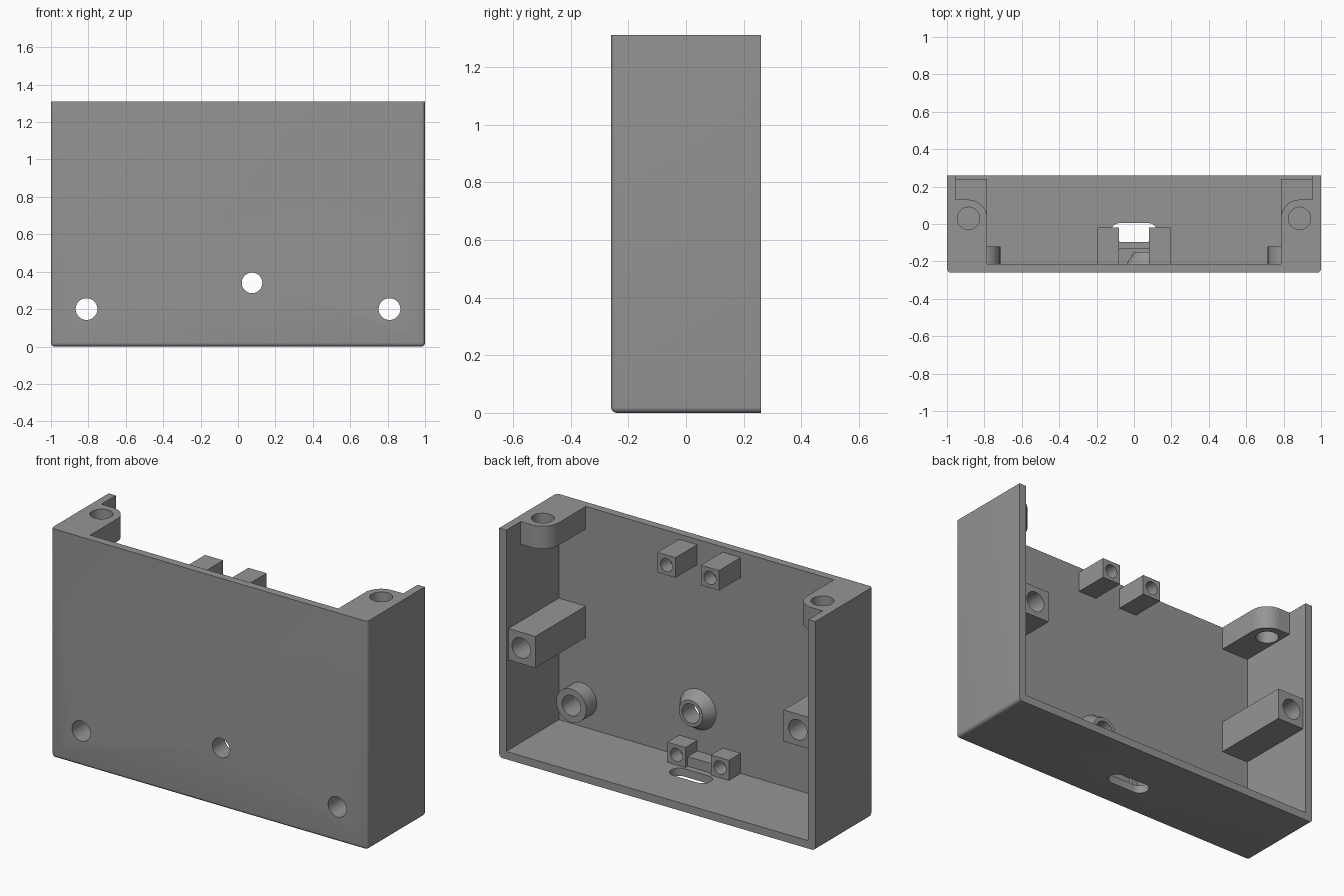
import bpy, bmesh, math
from mathutils import Vector

if "Cube" in bpy.data.objects:
    bpy.data.objects.remove(bpy.data.objects["Cube"])

W, D, H, T = 1.0, 0.26, 1.31, 0.045      # half width, half depth, height, wall
FLOOR = -D + T                           # inner face of the front wall

grey = bpy.data.materials.new("grey plastic")
grey.diffuse_color = (0.3, 0.3, 0.3, 1)
grey.use_nodes = True
grey.node_tree.nodes["Principled BSDF"].inputs["Base Color"].default_value = grey.diffuse_color


def place(p, axis, h):
    """Lift a 2D profile point to height h on the y or z axis."""
    return Vector((p[0], h, p[1])) if axis == 'y' else Vector((p[0], p[1], h))


def loft(name, lower, upper, axis, lo, hi):
    """Closed solid between two matching profiles."""
    bm = bmesh.new()
    a = [bm.verts.new(place(p, axis, lo)) for p in lower]
    b = [bm.verts.new(place(p, axis, hi)) for p in upper]
    n = len(a)
    bm.faces.new(a)
    bm.faces.new(b)
    for i in range(n):
        j = (i + 1) % n
        bm.faces.new((a[i], a[j], b[j], b[i]))
    bmesh.ops.recalc_face_normals(bm, faces=bm.faces)
    me = bpy.data.meshes.new(name)
    bm.to_mesh(me)
    bm.free()
    me.materials.append(grey)
    ob = bpy.data.objects.new(name, me)
    bpy.context.collection.objects.link(ob)
    return ob


def arc(cx, cy, r, a0, a1, n):
    return [(cx + r * math.cos(math.radians(a0 + (a1 - a0) * i / n)),
             cy + r * math.sin(math.radians(a0 + (a1 - a0) * i / n))) for i in range(n + 1)]


def circle(cx, cy, r, n=40):
    return arc(cx, cy, r, 0, 360, n)[:-1]


def rect(x0, x1, y0, y1):
    return [(x0, y0), (x1, y0), (x1, y1), (x0, y1)]


def prism(name, pts, axis, lo, hi):
    return loft(name, pts, pts, axis, lo, hi)


def activate(ob):
    bpy.ops.object.select_all(action='DESELECT')
    ob.select_set(True)
    bpy.context.view_layer.objects.active = ob


def cut(ob, *cutters):
    activate(ob)
    for c in cutters:
        m = ob.modifiers.new("cut", 'BOOLEAN')
        m.operation, m.solver, m.object = 'DIFFERENCE', 'EXACT', c
        bpy.ops.object.modifier_apply(modifier=m.name)
        bpy.data.objects.remove(c)


def smooth(ob):
    activate(ob)
    bpy.ops.object.shade_smooth_by_angle(angle=math.radians(35))


# Shell: block with rounded bottom and front edges, open at back and top
shell = prism("shell", rect(-W, W, -D, D), 'z', 0, H)
bm = bmesh.new()
bm.from_mesh(shell.data)
edges = []
for e in bm.edges:
    mid = (e.verts[0].co + e.verts[1].co) / 2
    bottom = mid.z < 0.01 and mid.y < D - 0.01
    front_side = mid.y < -D + 0.01 and abs(mid.x) > W - 0.01
    if bottom or front_side:
        edges.append(e)
bmesh.ops.bevel(bm, geom=edges, offset=0.02, segments=5, profile=0.5, affect='EDGES')
bm.to_mesh(shell.data)
bm.free()

slot = (arc(0.075, -0.045, 0.05, -90, 90, 12) + arc(-0.075, -0.045, 0.05, 90, 270, 12))
cut(shell,
    prism("cavity", rect(-W + T, W - T, T, H + 0.2), 'y', FLOOR, D + 0.2),
    prism("port_slot", slot, 'z', -0.1, 0.1),
    prism("centre_hole", circle(0.075, 0.34, 0.055), 'y', -0.5, 0),
    prism("left_hole", circle(-0.81, 0.2, 0.058), 'y', -0.5, 0),
    prism("right_hole", circle(0.81, 0.2, 0.058), 'y', -0.5, 0))
smooth(shell)

# Conical collar around the centre hole
collar = loft("centre_collar", circle(0.075, 0.34, 0.115), circle(0.075, 0.34, 0.075),
              'y', FLOOR, -0.15)
cut(collar, prism("c", circle(0.075, 0.34, 0.055), 'y', -0.5, 0))
smooth(collar)

for side, s in (("left", -1), ("right", 1)):
    # Round standoff over the front screw hole
    ob = prism(side + "_standoff", circle(s * 0.81, 0.2, 0.095), 'y', FLOOR, -0.12)
    cut(ob, prism("c", circle(s * 0.81, 0.2, 0.058), 'y', -0.5, 0.1))
    smooth(ob)

    # Long screw post on the side wall
    ob = prism(side + "_post", rect(*sorted((s * 0.785, s * 0.955)), 0.56, 0.74),
               'y', FLOOR, 0.24)
    cut(ob, prism("c", circle(s * 0.875, 0.65, 0.058), 'y', 0.0, 0.4))
    smooth(ob)

    # Top corner tab with one rounded corner
    pts = [(0.955, FLOOR), (0.955, 0.13)] + arc(0.885, 0.03, 0.1, 90, 180, 12) + [(0.785, FLOOR)]
    ob = prism(side + "_top_tab", [(s * x, y) for x, y in pts], 'z', 1.18, H)
    cut(ob, prism("c", circle(s * 0.885, 0.03, 0.06), 'z', 1, 1.5))
    smooth(ob)

    # Small board mounts near the top and on the floor
    xs = rect(*sorted((s * 0.08, s * 0.195)), 0, 1)
    for level, z0, z1, y1 in (("upper", 1.165, 1.28, -0.02), ("lower", T, 0.16, -0.11)):
        ob = prism(f"{side}_{level}_mount", [(x, z1 if k else z0) for x, k in xs],
                   'y', FLOOR, y1)
        cut(ob, prism("c", circle(s * 0.1375, (z0 + z1) / 2, 0.038, 28), 'y', y1 - 0.08, 0.2))
        smooth(ob)

# Low bar joining the floor mounts
prism("mount_bar", rect(-0.08, 0.08, T, 0.1), 'y', FLOOR, -0.13)
